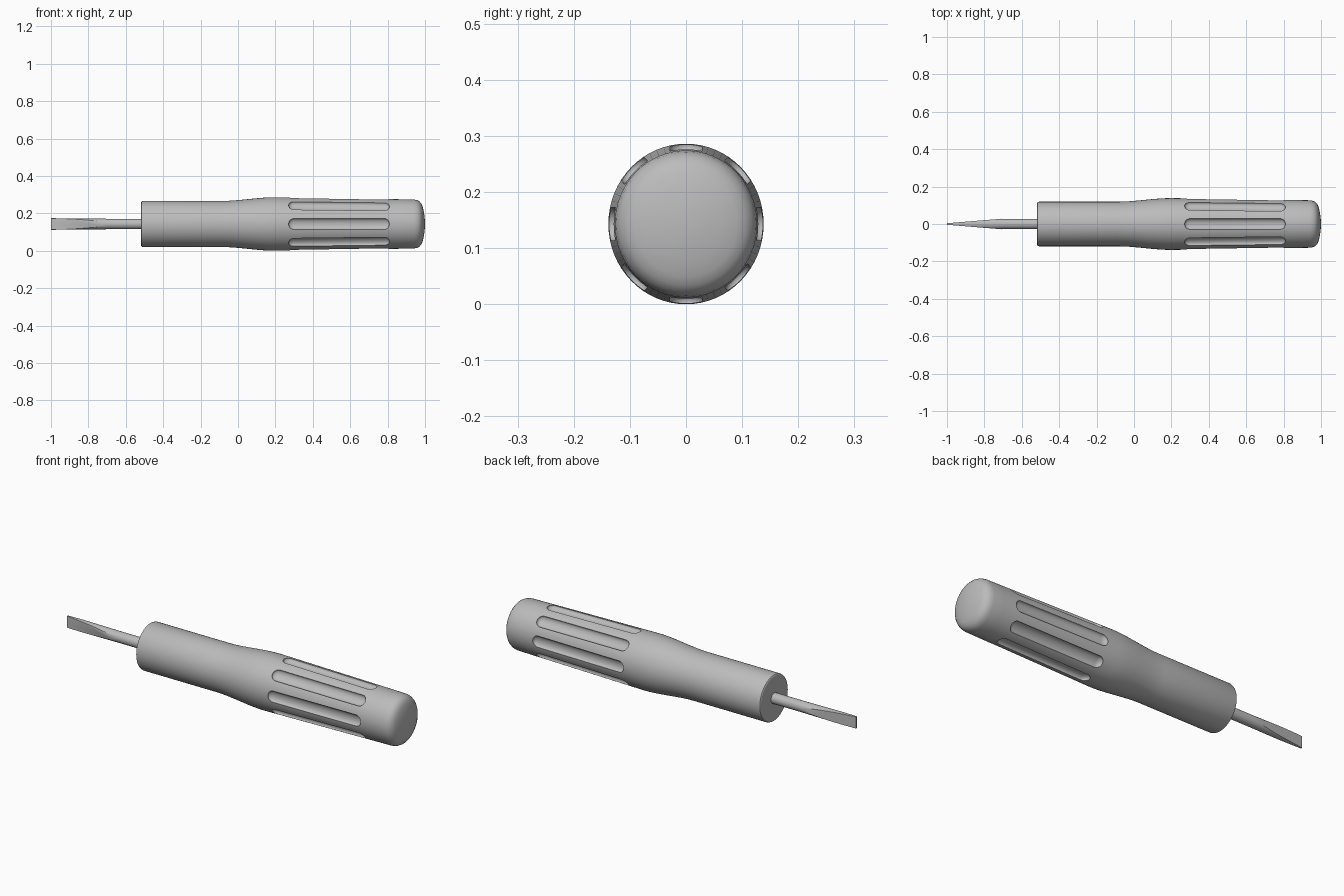
import bpy, bmesh, math
from mathutils import Matrix, Vector

if "Cube" in bpy.data.objects:
    bpy.data.objects.remove(bpy.data.objects["Cube"])

AXIS_Z = 0.143      # height of the tool's long axis
SQUASH = 0.968      # handle is slightly narrower than tall

grey = bpy.data.materials.new("plain_grey")
grey.use_nodes = True
colour = (0.5, 0.5, 0.5, 1)
grey.diffuse_color = colour
grey.node_tree.nodes["Principled BSDF"].inputs["Base Color"].default_value = colour


def make_object(name, bm):
    bmesh.ops.recalc_face_normals(bm, faces=bm.faces)
    mesh = bpy.data.meshes.new(name)
    bm.to_mesh(mesh)
    bm.free()
    mesh.materials.append(grey)
    obj = bpy.data.objects.new(name, mesh)
    obj.location.z = AXIS_Z
    bpy.context.collection.objects.link(obj)
    return obj


def lathe(bm, profile, steps):
    """Spin (x, radius) points around the x axis."""
    verts = [bm.verts.new((x, 0, r)) for x, r in profile]
    edges = [bm.edges.new(pair) for pair in zip(verts, verts[1:])]
    bmesh.ops.spin(bm, geom=verts + edges, axis=(1, 0, 0), cent=(0, 0, 0),
                   angle=math.tau, steps=steps, use_duplicate=False)
    bmesh.ops.remove_doubles(bm, verts=bm.verts, dist=1e-5)


def smooth(obj, degrees):
    bpy.ops.object.select_all(action='DESELECT')
    obj.select_set(True)
    bpy.context.view_layer.objects.active = obj
    bpy.ops.object.shade_smooth_by_angle(angle=math.radians(degrees))


# Handle: straight collar, swelling grip, long taper and domed end
profile = [(-0.518, 0), (-0.518, 0.116), (-0.515, 0.121), (-0.508, 0.123), (-0.09, 0.123)]
for i in range(1, 11):
    t = i / 10
    profile.append((-0.09 + 0.29 * t, 0.123 + 0.02 * t * t * (3 - 2 * t)))
for i in range(1, 13):
    t = i / 12
    profile.append((0.2 + 0.74 * t, 0.143 - 0.012 * t))
profile += [(0.957, 0.128), (0.97, 0.121), (0.98, 0.11), (0.987, 0.094),
            (0.993, 0.068), (0.998, 0.035), (1, 0)]
bm = bmesh.new()
lathe(bm, profile, 64)
bmesh.ops.scale(bm, vec=(1, SQUASH, 1), verts=bm.verts)
handle = make_object("handle", bm)

# Eight round-ended finger grooves around the grip
bm = bmesh.new()
for i in range(8):
    verts = bmesh.ops.create_uvsphere(bm, u_segments=24, v_segments=13, radius=0.03)["verts"]
    bmesh.ops.rotate(bm, verts=verts, matrix=Matrix.Rotation(math.pi / 2, 3, 'Y'))
    for v in verts:
        v.co.x += math.copysign(0.24, v.co.x)
        v.co.z *= 0.6
    place = (Matrix.Scale(SQUASH, 4, Vector((0, 1, 0)))
             @ Matrix.Rotation(i * math.tau / 8, 4, 'X')
             @ Matrix.Translation((0.54, 0, 0.134))
             @ Matrix.Rotation(0.016, 4, 'Y'))
    bmesh.ops.transform(bm, matrix=place, verts=verts)
cutter = make_object("groove_cutter", bm)
cutter.hide_render = True

cut = handle.modifiers.new("grooves", 'BOOLEAN')
cut.operation = 'DIFFERENCE'
cut.solver = 'EXACT'
cut.object = cutter
bpy.context.view_layer.objects.active = handle
bpy.ops.object.modifier_apply(modifier=cut.name)
bpy.data.objects.remove(cutter)
smooth(handle, 30)

# Shaft: round rod ground to a flat blade by two sloping planes
bm = bmesh.new()
lathe(bm, [(-1, 0), (-1, 0.031), (-0.7, 0.028), (-0.5, 0.028), (-0.5, 0)], 32)
for side in (-1, 1):
    slope = Vector((-0.024, side * 0.29, 0)).normalized()
    cut_geom = bmesh.ops.bisect_plane(
        bm, geom=bm.verts[:] + bm.edges[:] + bm.faces[:], dist=1e-6,
        plane_co=(-1, side * 0.004, 0), plane_no=slope, clear_outer=True)["geom_cut"]
    rim = [e for e in cut_geom if isinstance(e, bmesh.types.BMEdge)]
    bmesh.ops.holes_fill(bm, edges=rim, sides=0)
shaft = make_object("shaft_and_blade", bm)
smooth(shaft, 20)
